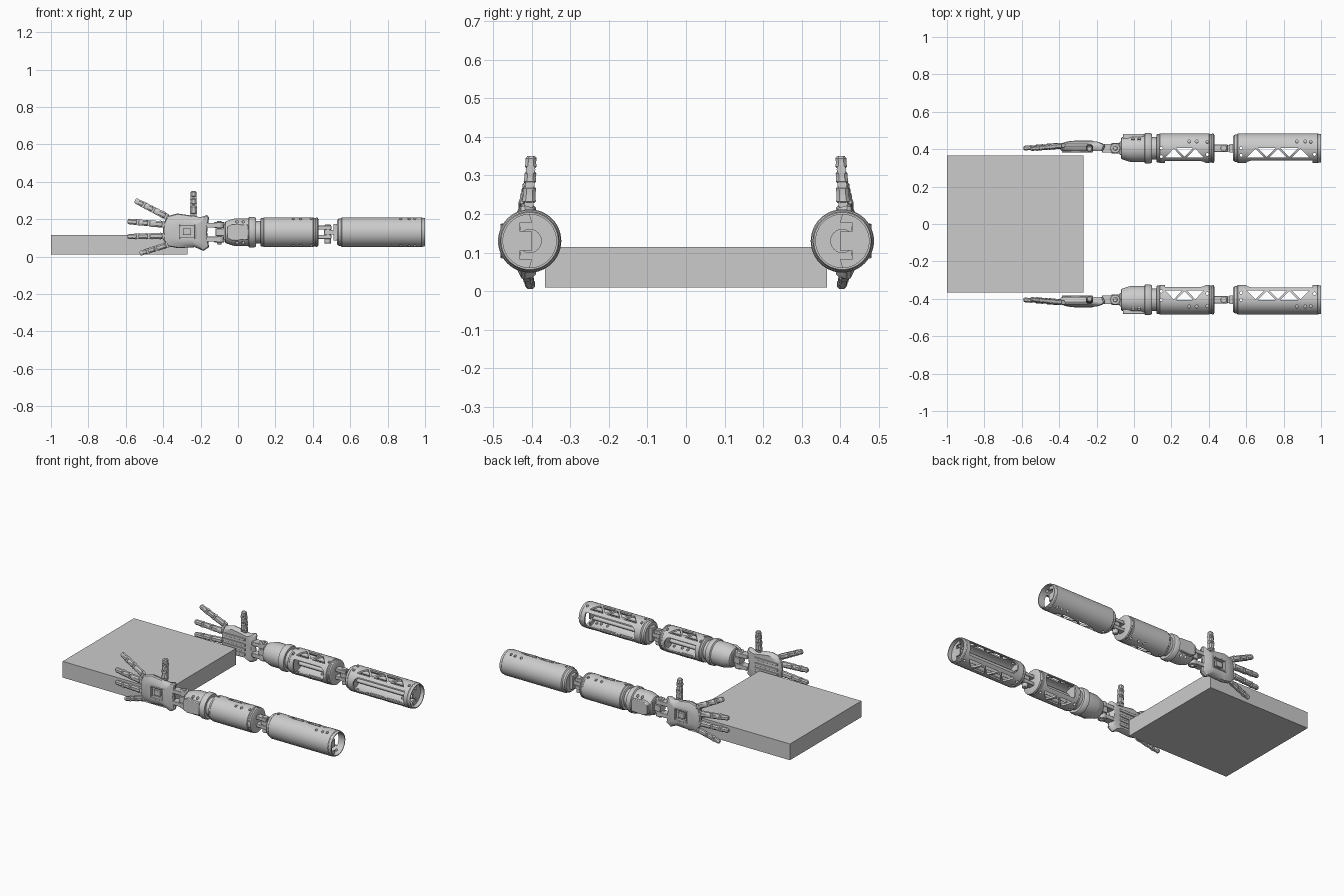
import bpy, bmesh, math
from mathutils import Vector

if "Cube" in bpy.data.objects:
    bpy.data.objects.remove(bpy.data.objects["Cube"])

CY, CZ, R = -0.405, 0.13, 0.08      # axis of the front arm and its radius


def P(x, y, z):
    """Arm-local point: +y points inward, toward the other arm."""
    return Vector((x, CY + y, CZ + z))


def loft(bm, rings, wrap=False):
    vs = [[bm.verts.new(p) for p in ring] for ring in rings]
    n = len(rings[0])
    pairs = list(zip(vs, vs[1:])) + ([(vs[-1], vs[0])] if wrap else [])
    for a, b in pairs:
        for i in range(n):
            j = (i + 1) % n
            bm.faces.new((a[i], a[j], b[j], b[i]))
    if not wrap:
        bm.faces.new(vs[0])
        bm.faces.new(vs[-1])


def make(name, bm):
    bmesh.ops.recalc_face_normals(bm, faces=bm.faces)
    me = bpy.data.meshes.new(name)
    bm.to_mesh(me)
    bm.free()
    ob = bpy.data.objects.new(name, me)
    bpy.context.collection.objects.link(ob)
    return ob


def select(ob):
    bpy.ops.object.select_all(action='DESELECT')
    ob.select_set(True)
    bpy.context.view_layer.objects.active = ob


def finish(ob, cutters=(), bevel=0):
    """Cut, bevel, smooth, then mirror to the back arm."""
    select(ob)
    for c in cutters:
        c.hide_render = True
        m = ob.modifiers.new("cut", 'BOOLEAN')
        m.operation, m.solver, m.object = 'DIFFERENCE', 'EXACT', c
        bpy.ops.object.modifier_apply(modifier=m.name)
        bpy.data.objects.remove(c)
        select(ob)
    if bevel:
        m = ob.modifiers.new("bevel", 'BEVEL')
        m.width, m.segments, m.limit_method = bevel, 2, 'ANGLE'
    bpy.ops.object.shade_smooth_by_angle(angle=math.radians(35))
    m = ob.modifiers.new("mirror", 'MIRROR')
    m.use_axis = (False, True, False)
    m.use_mirror_merge = False


def lathe(bm, prof, wrap=False, n=48):
    loft(bm, [[P(x, r * math.cos(2 * math.pi * i / n), r * math.sin(2 * math.pi * i / n))
               for i in range(n)] for x, r in prof], wrap)


def prism_y(bm, outline, y0, y1):
    loft(bm, [[P(x, y, z) for x, z in outline] for y in (y0, y1)])


def prism_z(bm, outline, z0, z1):
    loft(bm, [[P(x, y, z) for x, y in outline] for z in (z0, z1)])


def disc(cx, cy, r, n=16):
    return [(cx + r * math.cos(2 * math.pi * i / n), cy + r * math.sin(2 * math.pi * i / n)) for i in range(n)]


def rect(a, b, c, d):
    return [(a, c), (b, c), (b, d), (a, d)]


def window_cutter(x0, x1, h):
    """Long opening on the inner side, arched at the elbow/upper end chosen by x0 < x1."""
    bm = bmesh.new()
    s = 1 if x1 > x0 else -1
    arch = [(x0 + s * h * (1 - math.sin(a)) * 0.8, h * math.cos(a))
            for a in [math.pi * i / 12 for i in range(13)]]
    prism_y(bm, arch + [(x1, -h), (x1, h)], 0.02, 0.12)
    return make("window_cutter", bm)


def truss_cutter(x0, x1, n):
    bm = bmesh.new()
    pts = [(x0 + (x1 - x0) * i / (n + 1), 0.054 if i % 2 == 0 else -0.006) for i in range(n + 2)]
    for i in range(n):
        t = pts[i:i + 3]
        cx, cy = sum(p[0] for p in t) / 3, sum(p[1] for p in t) / 3
        prism_z(bm, [(cx + (x - cx) * 0.8, cy + (y - cy) * 0.8) for x, y in t], -0.12, 0.12)
    return make("truss_cutter", bm)


def hole_cutter(spots):
    bm = bmesh.new()
    for x, y in spots:
        prism_z(bm, disc(x, y, 0.008, 12), -0.12, 0.12)
    return make("hole_cutter", bm)


# Flat slab between the hands
bm = bmesh.new()
bmesh.ops.create_cube(bm, size=1)
slab = make("slab", bm)
slab.scale, slab.location = (0.73, 0.73, 0.105), (-0.635, 0, 0.0625)

# Upper arm shell
bm = bmesh.new()
lathe(bm, [(0.53, 0.066), (0.537, 0.072), (0.55, 0.073), (0.556, R), (0.982, R), (0.986, 0.077),
           (0.995, 0.077), (1.0, 0.074), (1.0, 0.069), (0.55, 0.069), (0.55, 0.03), (0.53, 0.03)], True)
finish(make("upper_arm_shell", bm),
       [window_cutter(0.595, 0.955, 0.045), truss_cutter(0.59, 0.95, 5),
        hole_cutter([(0.573, 0), (0.573, 0.038), (0.945, -0.033), (0.965, 0.033), (0.87, -0.036), (0.915, -0.036)])])

# Forearm shell
bm = bmesh.new()
lathe(bm, [(0.12, 0.07), (0.124, 0.076), (0.134, 0.076), (0.138, R), (0.402, R), (0.406, 0.076), (0.414, 0.076),
           (0.418, 0.079), (0.426, 0.077), (0.43, 0.07), (0.43, 0.03), (0.415, 0.03), (0.415, 0.069),
           (0.135, 0.069), (0.135, 0.03), (0.12, 0.03)], True)
finish(make("forearm_shell", bm),
       [window_cutter(0.385, 0.165, 0.042), truss_cutter(0.155, 0.385, 3),
        hole_cutter([(0.146, 0), (0.146, 0.045), (0.392, -0.033), (0.392, 0.033), (0.295, -0.036), (0.335, -0.036)])])

# Half bulkhead with two notches in the open end
bm = bmesh.new()
edge = [(0.0695 * -math.sin(a), 0.0695 * math.cos(a)) for a in [math.pi * i / 24 for i in range(25)]]
for s in (-1, 1):
    a, b = s * 0.036 - 0.012, s * 0.036 + 0.012
    edge += [(0.006, a), (-0.025, a), (-0.025, b), (0.006, b)]
loft(bm, [[P(x, y, z) for y, z in edge] for x in (0.965, 0.975)])
finish(make("end_bulkhead", bm))

# Closed inner plates and core rods in both arm sections
bm = bmesh.new()
for x0, x1 in ((0.12, 0.134), (0.416, 0.428), (0.532, 0.546)):
    lathe(bm, [(x0, 0.055), (x1, 0.055)])
for x0, x1 in ((0.13, 0.42), (0.54, 0.97)):
    for z in (-0.032, 0.032):
        loft(bm, [[P(x, y, zz) for y, zz in disc(-0.035, z, 0.012, 12)] for x in (x0, x1)])
    loft(bm, [[P(x, y, zz) for y, zz in rect(-0.055, -0.04, -0.03, 0.03)] for x in (x0, x1)])
finish(make("inner_frame", bm))

# Elbow joint
bm = bmesh.new()
for s, x0, x1 in ((1, 0.42, 0.5), (-1, 0.42, 0.5)):
    prism_z(bm, rect(x0, x1, -0.02, 0.02), s * 0.014, s * 0.035)
prism_z(bm, rect(0.46, 0.54, -0.018, 0.018), -0.013, 0.013)
prism_z(bm, rect(0.51, 0.54, -0.024, 0.024), -0.045, 0.045)
prism_z(bm, disc(0.48, 0, 0.017), -0.06, 0.04)
finish(make("elbow_joint", bm), bevel=0.003)

# Neck between forearm and cuff
bm = bmesh.new()
lathe(bm, [(0.08, 0.06), (0.125, 0.06)])
finish(make("forearm_neck", bm))

# Wrist cuff
bm = bmesh.new()
lathe(bm, [(-0.07, 0.05), (-0.066, 0.058), (-0.03, 0.07), (-0.015, 0.074), (0.055, 0.074), (0.06, 0.082),
           (0.085, 0.082), (0.095, 0.076), (0.095, 0.05), (0.08, 0.05), (0.08, 0.064), (-0.055, 0.05),
           (-0.055, 0.02), (-0.07, 0.02)], True)
finish(make("wrist_cuff", bm), [hole_cutter([(-0.005, -0.048), (0.028, -0.048)])])

# Raised panel on the cuff's outer face
bm = bmesh.new()
prism_y(bm, [(-0.06, -0.03), (-0.03, -0.045), (0.055, -0.04), (0.055, 0.04), (-0.03, 0.045), (-0.06, 0.03)], -0.076, -0.045)
finish(make("cuff_panel", bm), bevel=0.004)

# Wrist joint
bm = bmesh.new()
for s in (-1, 1):
    prism_z(bm, rect(-0.17, -0.1, -0.024, 0.024), s * 0.024, s * 0.05)
    prism_z(bm, disc(-0.1, 0, 0.027), s * 0.022, s * 0.055)
prism_z(bm, rect(-0.12, -0.05, -0.028, 0.028), -0.02, 0.02)
prism_z(bm, rect(-0.078, -0.05, -0.035, 0.035), -0.04, 0.04)
prism_z(bm, disc(-0.1, 0, 0.012), -0.065, 0.06)
finish(make("wrist_joint", bm), bevel=0.003)

# Palm: layered outline, domed toward the back of the hand
outline = [(-0.40, 0.04), (-0.38, 0.085), (-0.325, 0.1), (-0.255, 0.09), (-0.2, 0.08), (-0.165, 0.092), (-0.155, 0.08),
           (-0.165, 0.0), (-0.155, -0.08), (-0.185, -0.1), (-0.23, -0.08), (-0.32, -0.085), (-0.375, -0.075), (-0.40, -0.04)]
bm = bmesh.new()
loft(bm, [[P(-0.28 + (x + 0.28) * k, y, z * k) for x, z in outline]
          for y, k in ((0.016, 0.86), (0.01, 0.93), (-0.012, 1.0), (-0.022, 0.96), (-0.034, 0.72), (-0.038, 0.5))])
palm = make("palm", bm)
bm = bmesh.new()
prism_y(bm, rect(-0.315, -0.228, -0.03, 0.035), -0.08, -0.022)
finish(palm, [make("pocket_cutter", bm)])

# Square plug in the hand pocket, and its frame
bm = bmesh.new()
prism_y(bm, rect(-0.295, -0.25, -0.015, 0.02), -0.036, -0.02)
for r in (rect(-0.322, -0.312, -0.037, 0.042), rect(-0.232, -0.222, -0.037, 0.042),
          rect(-0.312, -0.232, -0.037, -0.028), rect(-0.312, -0.232, 0.033, 0.042)):
    prism_y(bm, r, -0.041, -0.02)
# tendon channels on the palm side
for z in (-0.05, -0.02, 0.01, 0.045):
    prism_y(bm, rect(-0.385, -0.22, z - 0.008, z + 0.008), 0.012, 0.022)
finish(make("hand_hardware", bm), bevel=0.002)


def finger(name, a, b, w, h):
    """Three tapering segments with hinge pins, from a to b (arm-local x, y, z)."""
    a, b = P(*a), P(*b)
    d = b - a
    up = Vector((0, 1, 0))
    side = d.cross(up).normalized()
    octa = [(1, .5), (.5, 1), (-.5, 1), (-1, .5), (-1, -.5), (-.5, -1), (.5, -1), (1, -.5)]
    bm = bmesh.new()

    def section(t, k):
        k *= 1 - 0.2 * t
        return [a + d * t + side * u * w * k + up * v * h * k for u, v in octa]
    for t0, t1 in ((0, 0.36), (0.42, 0.68), (0.74, 1)):
        loft(bm, [section(t0, 0.75), section(t0 + .04, 1), section((t0 + t1) / 2, 0.9),
                  section(t1 - .05, 1), section(t1, 0.7)])
    loft(bm, [section(-0.12, 0.55), section(0.95, 0.55)])
    for t in (-0.03, 0.39, 0.71):
        c, dn = a + d * t, d.normalized()
        loft(bm, [[c + side * s * w * 0.85 + dn * u + up * v for u, v in disc(0, 0, h * 0.7, 12)] for s in (-1, 1)])
    finish(make(name, bm))


# Fingers and thumb
finger("index_finger", (-0.39, -0.014, 0.088), (-0.55, 0.002, 0.17), 0.019, 0.016)
finger("middle_finger", (-0.405, -0.014, 0.042), (-0.59, 0.0, 0.058), 0.019, 0.016)
finger("ring_finger", (-0.405, -0.014, -0.02), (-0.59, 0.0, -0.023), 0.018, 0.016)
finger("little_finger", (-0.385, -0.012, -0.07), (-0.525, 0.002, -0.114), 0.017, 0.015)
finger("thumb", (-0.238, -0.002, 0.098), (-0.238, 0.004, 0.22), 0.02, 0.018)
